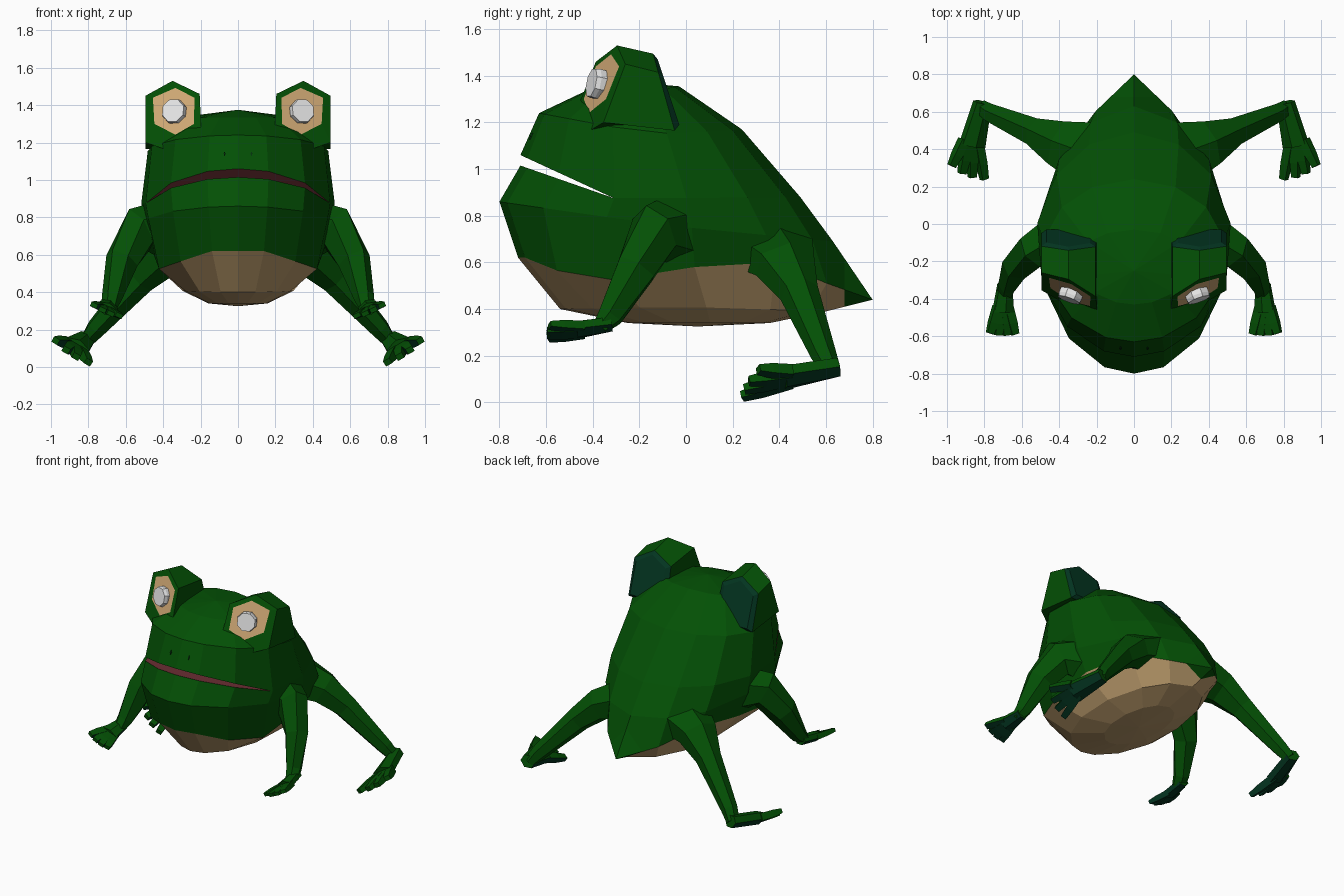
import bpy, bmesh, math
from mathutils import Vector

if "Cube" in bpy.data.objects:
    bpy.data.objects.remove(bpy.data.objects["Cube"])


def material(name, rgb):
    m = bpy.data.materials.new(name)
    m.diffuse_color = (*rgb, 1)
    m.use_nodes = True
    m.node_tree.nodes["Principled BSDF"].inputs["Base Color"].default_value = m.diffuse_color
    return m


GREEN = material("frog_green", (0.001, 0.08, 0.0015))
TEAL = material("dark_teal", (0.001, 0.036, 0.015))
TAN = material("belly_tan", (0.50, 0.33, 0.15))
SOCKET_TAN = material("socket_tan", (0.64, 0.40, 0.18))
RED = material("mouth_red", (0.24, 0.045, 0.055))
GREY = material("pupil_grey", (0.85, 0.85, 0.85))
DARK = material("nostril_dark", (0.001, 0.03, 0.004))


def finish(bm, name, mats, mirror=True):
    bmesh.ops.remove_doubles(bm, verts=bm.verts, dist=0.0005)
    bmesh.ops.recalc_face_normals(bm, faces=bm.faces)
    me = bpy.data.meshes.new(name)
    bm.to_mesh(me)
    bm.free()
    for m in mats:
        me.materials.append(m)
    ob = bpy.data.objects.new(name, me)
    bpy.context.collection.objects.link(ob)
    if mirror:
        ob.modifiers.new("mirror", "MIRROR")
    return ob


def add_face(bm, verts, mat=0):
    f = bm.faces.new(verts)
    f.material_index = mat
    return f


def loft(bm, rings, mats=None, caps=(None, None)):
    """Skin closed rings; mats per band, caps give end colours (None = open)."""
    vs = [[bm.verts.new(p) for p in r] for r in rings]
    n = len(vs[0])
    for k in range(len(vs) - 1):
        for i in range(n):
            j = (i + 1) % n
            add_face(bm, (vs[k][i], vs[k][j], vs[k + 1][j], vs[k + 1][i]), mats[k] if mats else 0)
    for r, c in ((vs[0], caps[0]), (vs[-1], caps[1])):
        if c is not None:
            add_face(bm, r, c)
    return vs


def fan(bm, ring, centre, mat):
    c = bm.verts.new(centre)
    for i in range(len(ring)):
        add_face(bm, (ring[i], ring[(i + 1) % len(ring)], c), mat)


# Body: horizontal rings, egg-shaped in plan, front point first
ANGLES = [math.radians(a) for a in (0, 18, 43, 70, 100, 128, 153, 180)]


def body_ring(zf, zm, zr, yf, yc, yr, w, tail=0.0, lip=False, heights=None):
    half = []
    for k, t in enumerate(ANGLES):
        c = math.cos(t)
        y = yc - c * ((yc - yf) if c > 0 else (yr - yc))
        if k == 7:
            y += tail
        blend = max(0, (c - 0.342) / 0.658) if lip else c
        z = zm + (zf - zm) * blend if c > 0 else zm - (zr - zm) * c
        if heights:
            z = heights[k]
        half.append((w * math.sin(t) if 0 < k < 7 else 0.0, y, z))
    return half + [(-x, y, z) for x, y, z in half[6:0:-1]]


bm = bmesh.new()
lower = loft(bm, [
    body_ring(.34, .34, .34, -.25, .05, .36, .16),
    body_ring(.40, .41, .39, -.54, -.02, .60, .30),
    body_ring(0, 0, 0, -.72, -.1, .69, .45, .11, False,
              (.62, .62, .565, .525, .58, .60, .51, .44)),
    body_ring(.86, .76, .69, -.80, -.1, .62, .51, .01),
    body_ring(1.015, .875, .88, -.71, -.1, .49, .525, 0, True)], [1, 1, 0, 0])
fan(bm, lower[0], (0, .05, .325), 1)
upper = loft(bm, [
    body_ring(1.06, .875, .88, -.71, -.1, .49, .525, 0, True),
    body_ring(1.24, 1.15, 1.17, -.63, -.15, .24, .49),
    body_ring(1.335, 1.325, 1.355, -.43, -.2, -.03, .31)])
fan(bm, upper[-1], (0, -.25, 1.375), 0)
# Mouth floor and roof, hinged at the mouth corners
for lip in (lower[-1], upper[0]):
    hinge = bm.verts.new((0, lip[3].co.y, .875))
    for i in (-3, -2, -1, 0, 1, 2):
        add_face(bm, (lip[i], lip[i + 1], hinge), 2)
# Green tail tip
bmesh.ops.bisect_plane(bm, geom=bm.verts[:] + bm.edges[:] + bm.faces[:],
                       plane_co=(0, .68, 0), plane_no=(0, 1, 0))
for f in bm.faces:
    if f.calc_center_median().y > .68:
        f.material_index = 0
finish(bm, "body", [GREEN, TAN, RED], mirror=False)

# Eye bulges: hexagonal blocks with a tan socket in the front and a teal back
HEX = [(.35, 1.53), (.495, 1.45), (.495, 1.20), (.35, 1.15), (.195, 1.24), (.205, 1.46)]
SOCKET = [(.335, 1.492), (.455, 1.44), (.447, 1.30), (.335, 1.242), (.235, 1.30), (.233, 1.44)]


def eye_y(x, z):
    return -.365 + .45 * (x - .34) + .375 * (z - 1.37)


bm = bmesh.new()
back = [(x, -.13 - .28 * (max(z, 1.2) - 1.49), max(z, 1.2) - .035) for x, z in HEX]
cap = [(.36 + (x - .36) * .8, y + .02, 1.33 + (z - 1.33) * .85) for x, y, z in back]
loft(bm, [[(x, eye_y(x, z), z) for x, z in SOCKET],
          [(x, eye_y(x, z) + .005, z) for x, z in HEX], back, cap], [0, 0, 1], (2, 1))
finish(bm, "eye_bulge", [GREEN, TEAL, SOCKET_TAN])

# Pupils: octagonal discs standing out of the sockets
normal = Vector((.36, -1, .22)).normalized()
side = normal.cross(Vector((0, 0, 1))).normalized()
up = side.cross(normal)
centre = Vector((.335, eye_y(.335, 1.365), 1.363))


def disc(r, d):
    return [centre + normal * d + (side * math.cos(a) + up * math.sin(a)) * r
            for a in (math.pi / 4 * (i + .5) for i in range(8))]


bm = bmesh.new()
loft(bm, [disc(.066, -.015), disc(.069, .02), disc(.064, .04)], None, (0, 0))
finish(bm, "pupil", [GREY])

# Nostrils: tiny plates on the snout
bm = bmesh.new()
loft(bm, [[(.072 + dx, y + .4 * dz, 1.14 + dz) for dx, dz in
           ((-.005, 0), (0, -.014), (.005, 0), (0, .014))] for y in (-.660, -.669)], None, (0, 0))
finish(bm, "nostril", [DARK])


# Limbs: tubes through (point, width radius, height radius), rolled outward
def tube(bm, path, sides, roll=0.0):
    pts = [Vector(p[0]) for p in path]
    cr, sr = math.cos(roll), math.sin(roll)
    rings = []
    for k, (_, rw, rh) in enumerate(path):
        d = (pts[min(k + 1, len(pts) - 1)] - pts[max(k - 1, 0)]).normalized()
        s = d.cross(Vector((0, 0, 1))).normalized()
        u = s.cross(d)
        s, u = s * cr - u * sr, u * cr + s * sr
        rings.append([pts[k] + s * rw * math.cos(a) + u * rh * math.sin(a)
                      for a in (math.tau * (i + .5) / sides for i in range(sides))])
    loft(bm, rings, None, (0, 0))


def foot(name, heel, ball, tips, width, thick, roll):
    """Flat sole from heel to ball, then one tapering toe per tip."""
    bm = bmesh.new()
    tube(bm, [(heel, width * .65, thick), (ball, width, thick)], 6, roll)
    b = Vector(ball)
    for t in tips:
        t = Vector(t)
        root = b + Vector(((t.x - b.x) * .4, .03, (t.x - b.x) * .4 * math.tan(roll)))
        mid = root.lerp(t, .6)
        tube(bm, [(root, .034, thick * .8), (mid, .034, thick * .75), (t, .028, thick * .5)], 4, roll)
    bmesh.ops.recalc_face_normals(bm, faces=bm.faces)
    for f in bm.faces:
        f.normal_update()
        f.material_index = 1 if f.normal.z < -.35 else 0
    finish(bm, name, [GREEN, TEAL])


bm = bmesh.new()
tube(bm, [((.38, -.05, .73), .14, .17), ((.53, -.135, .73), .105, .13),
          ((.62, -.215, .57), .085, .10), ((.675, -.325, .37), .053, .058),
          ((.69, -.37, .32), .045, .035)], 6)
finish(bm, "front_leg", [GREEN])
foot("front_foot", (.69, -.32, .335), (.70, -.47, .31),
     [(.635, -.59, .275), (.68, -.595, .285), (.725, -.595, .305), (.77, -.585, .33)],
     .065, .034, .42)

bm = bmesh.new()
tube(bm, [((.26, .38, .64), .19, .13), ((.39, .425, .59), .14, .11),
          ((.52, .485, .47), .085, .085), ((.76, .59, .205), .055, .055),
          ((.81, .62, .14), .045, .04)], 6)
finish(bm, "hind_leg", [GREEN])
foot("hind_foot", (.81, .65, .15), (.865, .42, .105),
     [(.80, .24, .025), (.865, .25, .055), (.92, .27, .09), (.975, .31, .14)],
     .08, .045, .52)
